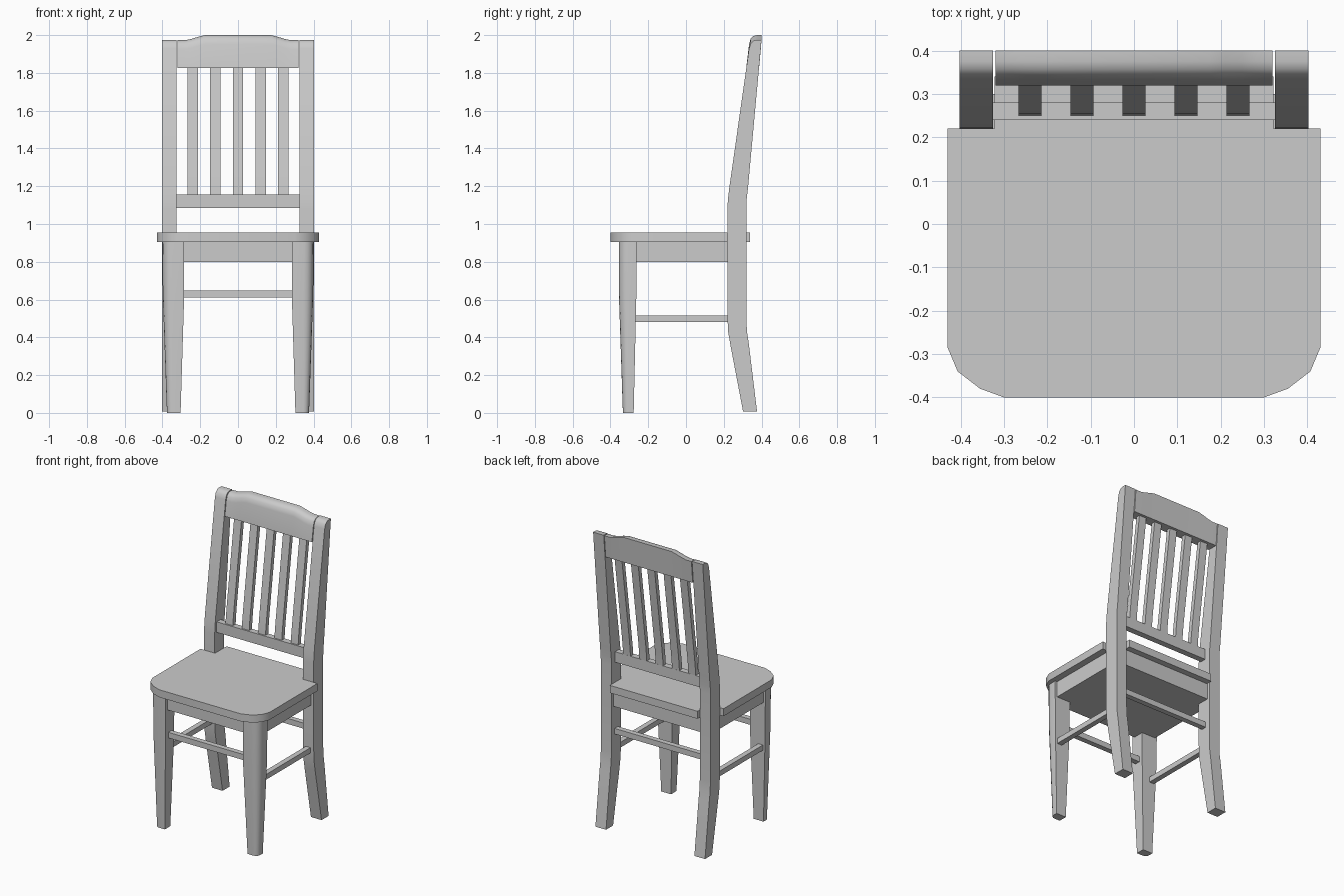
import bpy, bmesh, math

if "Cube" in bpy.data.objects:
    bpy.data.objects.remove(bpy.data.objects["Cube"])


def loft(name, rings):
    """Skin a list of equal-length point rings and cap both ends."""
    bm = bmesh.new()
    vr = [[bm.verts.new(p) for p in r] for r in rings]
    n = len(vr[0])
    for a, b in zip(vr, vr[1:]):
        for i in range(n):
            j = (i + 1) % n
            bm.faces.new((a[i], a[j], b[j], b[i]))
    bm.faces.new(vr[0])
    bm.faces.new(vr[-1])
    bmesh.ops.recalc_face_normals(bm, faces=bm.faces)
    me = bpy.data.meshes.new(name)
    bm.to_mesh(me)
    bm.free()
    ob = bpy.data.objects.new(name, me)
    bpy.context.collection.objects.link(ob)
    bpy.ops.object.select_all(action='DESELECT')
    ob.select_set(True)
    bpy.context.view_layer.objects.active = ob
    bpy.ops.object.shade_smooth_by_angle(angle=math.radians(32))
    return ob


def slab(name, outline, z0, z1):
    return loft(name, [[(x, y, z) for x, y in outline] for z in (z0, z1)])


def side_profile(name, outline, x0, x1):
    return loft(name, [[(x, y, z) for y, z in outline] for x in (x0, x1)])


def box(name, x0, x1, y0, y1, z0, z1):
    return slab(name, [(x0, y0), (x1, y0), (x1, y1), (x0, y1)], z0, z1)


def symmetric(half):
    """Complete a right-hand outline with its mirrored left half."""
    return half + [(-x, y) for x, y in reversed(half)]


# Seat board with clipped front corners and notches for the back posts
slab("seat", symmetric([(.30, -.40), (.355, -.38), (.407, -.34), (.43, -.285),
                        (.43, .22), (.322, .22), (.322, .34)]), .905, .955)

# Solid apron block below the seat
slab("apron", symmetric([(.385, -.335), (.385, .22), (.325, .22), (.325, .30)]), .80, .905)

# Back posts: splayed foot, straight middle, raked and rounded top
post = [(.302, .008), (.235, .36), (.223, .43), (.219, .52), (.219, 1.08),
        (.222, 1.13), (.229, 1.19), (.334, 1.93), (.343, 1.957), (.358, 1.971),
        (.375, 1.975), (.40, 1.975), (.328, 1.19), (.321, 1.13), (.319, 1.08),
        (.319, .50), (.323, .43), (.332, .37), (.376, .008)]


def leg_ring(s, x0, x1, y0, y1, r, z):
    """Rectangle with a rounded outer front corner."""
    pts = [(x0, y1), (x0, y0)]
    for i in range(5):
        a = math.radians(-90 + 22.5 * i)
        pts.append((x1 - r + r * math.cos(a), y0 + r + r * math.sin(a)))
    pts.append((x1, y1))
    return [(s * x, y, z) for x, y in pts]


for s, side in ((-1, "left"), (1, "right")):
    side_profile("back_post_" + side, post, s * .325, s * .403)
    # Front legs taper below the stretchers
    loft("front_leg_" + side, [
        leg_ring(s, .304, .376, -.334, -.277, .03, 0),
        leg_ring(s, .285, .398, -.355, -.263, .05, .62),
        leg_ring(s, .285, .40, -.356, -.262, .05, .905)])
    box("side_stretcher_" + side, *sorted((s * .345, s * .38)), -.29, .24, .48, .515)

# Front and back stretchers, lower back rail
box("front_stretcher", -.30, .30, -.325, -.29, .61, .647)
box("back_stretcher", -.33, .33, .25, .285, .61, .647)
box("lower_back_rail", -.327, .327, .24, .28, 1.085, 1.155)

# Five raked slats
slat = [(.25, 1.15), (.254, 1.20), (.263, 1.27), (.343, 1.84),
        (.371, 1.84), (.291, 1.27), (.283, 1.20), (.279, 1.15)]
for i in range(5):
    x = (i - 2) * .12
    side_profile(f"slat_{i + 1}", slat, x - .027, x + .027)

# Crest rail: rounded section whose top edge rises in the middle
half = [(.32, 1.973), (.28, 1.973), (.25, 1.979), (.21, 1.991), (.175, 2.0)]
loft("crest_rail", [
    [(x, y, z) for y, z in ((.319, 1.827), (.334, t - .048), (.342, t - .02),
                            (.357, t - .005), (.375, t), (.40, t), (.387, 1.827))]
    for x, t in [(-x, t) for x, t in half] + half[::-1]])
